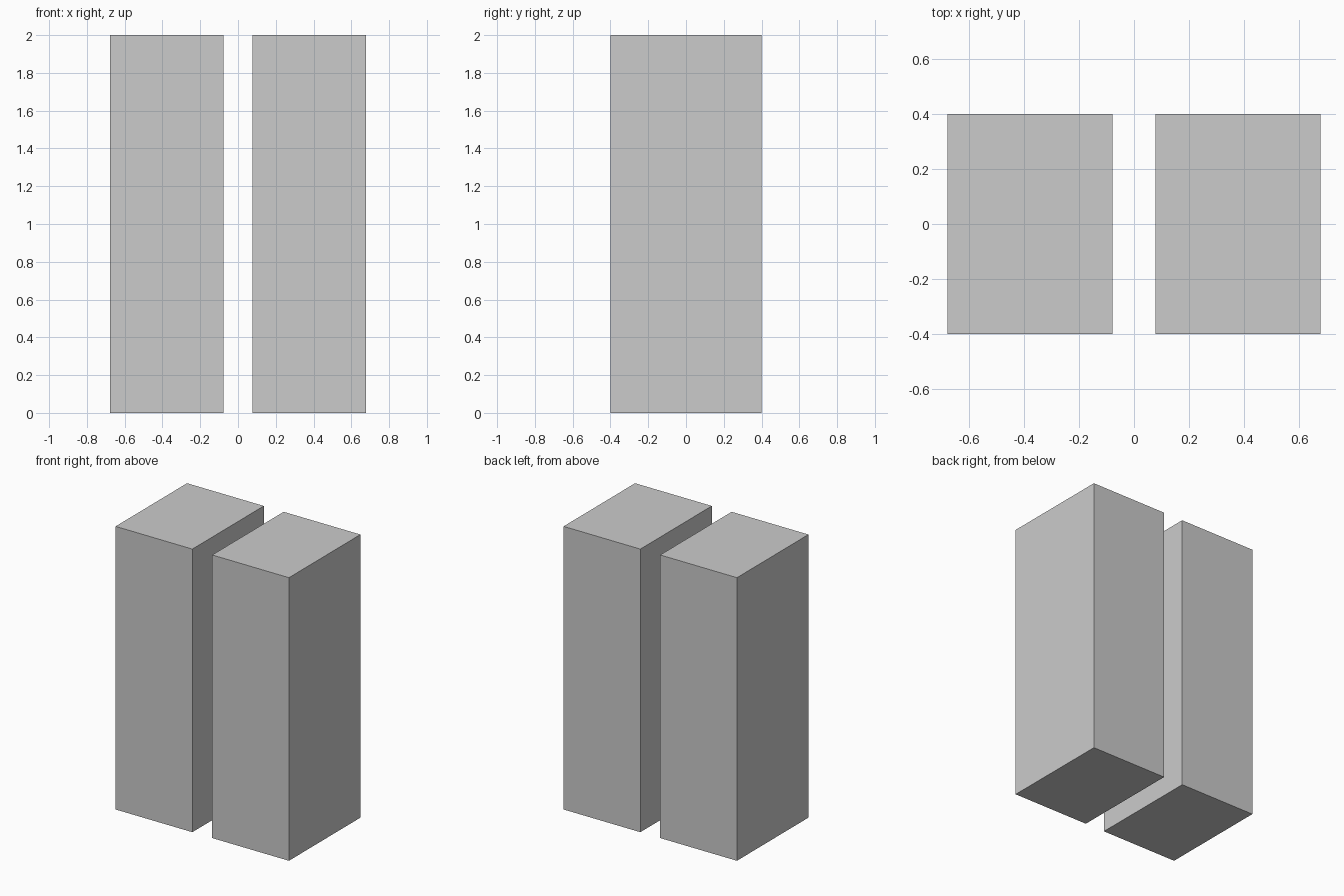
import bpy

if "Cube" in bpy.data.objects:
    bpy.data.objects.remove(bpy.data.objects["Cube"])

WIDTH, DEPTH, HEIGHT = 0.6, 0.798, 2.0
GAP = 0.155


def block(name, x):
    bpy.ops.mesh.primitive_cube_add(size=1, location=(x, 0, HEIGHT / 2))
    ob = bpy.context.object
    ob.name = name
    ob.scale = (WIDTH, DEPTH, HEIGHT)
    bpy.ops.object.transform_apply(location=False, rotation=False, scale=True)
    return ob


# Two matching upright blocks with a narrow gap between them
for side, name in ((-1, "left_block"), (1, "right_block")):
    block(name, side * (GAP + WIDTH) / 2)
